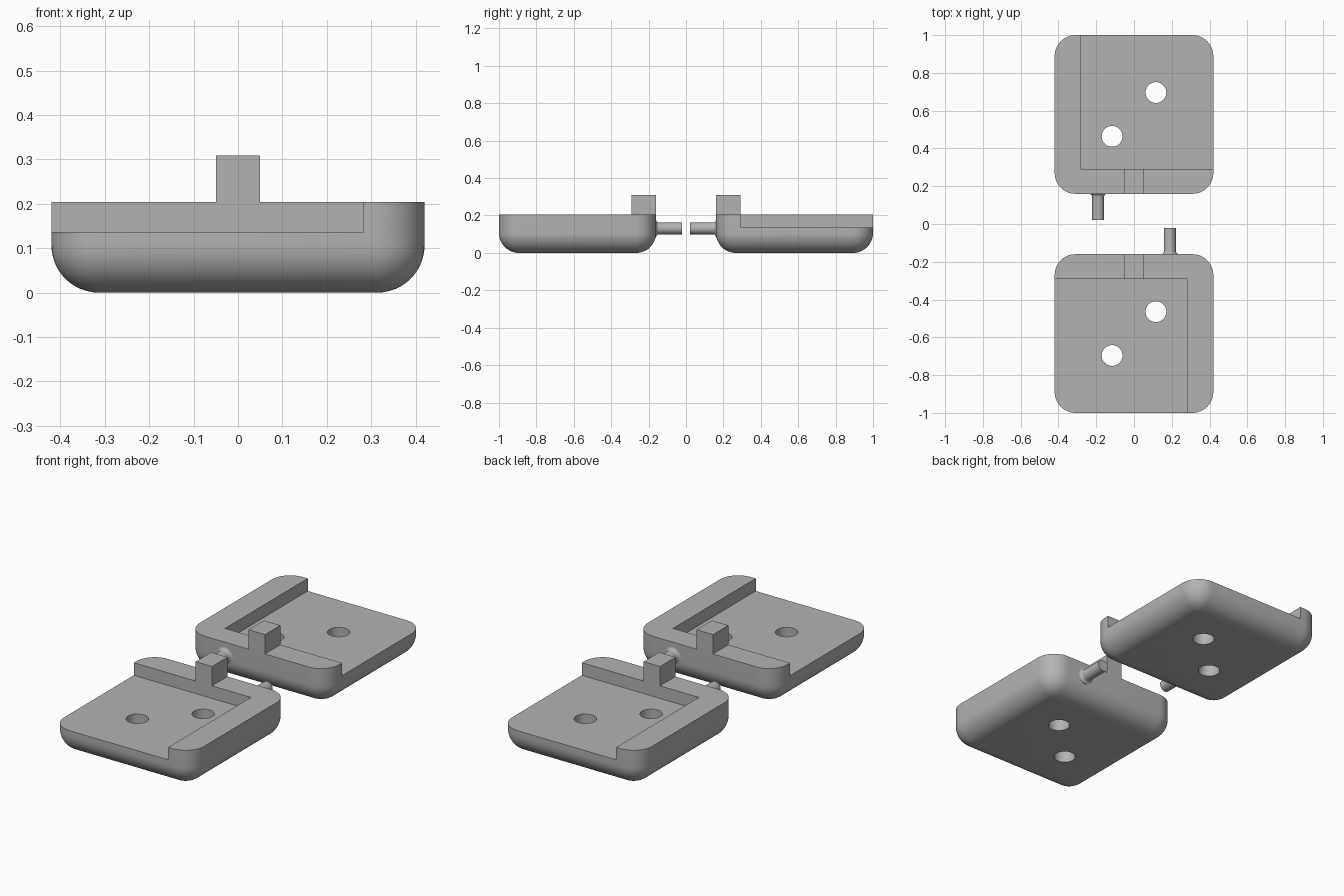
import bpy, bmesh, math
from mathutils import Matrix, Vector

if "Cube" in bpy.data.objects:
    bpy.data.objects.remove(bpy.data.objects["Cube"])

HALF = 0.42           # half width of a block
CY = -0.58            # y centre of the front block
TOP, FLOOR, POST_TOP = 0.204, 0.136, 0.309
INNER_X, INNER_Y = 0.282, -0.292   # recess walls
R = 0.11              # corner radius
SEG = 12

grey = bpy.data.materials.new("plain grey")
grey.diffuse_color = (0.45, 0.45, 0.45, 1)
grey.use_nodes = True
grey.node_tree.nodes["Principled BSDF"].inputs["Base Color"].default_value = grey.diffuse_color


def finish(name, bm):
    bmesh.ops.recalc_face_normals(bm, faces=bm.faces)
    me = bpy.data.meshes.new(name)
    bm.to_mesh(me)
    bm.free()
    me.materials.append(grey)
    ob = bpy.data.objects.new(name, me)
    bpy.context.collection.objects.link(ob)
    return ob


def box(name, lo, hi):
    bm = bmesh.new()
    lo, hi = Vector(lo), Vector(hi)
    bmesh.ops.create_cube(bm, size=1, matrix=Matrix.Translation((lo + hi) / 2)
                          @ Matrix.Diagonal((*(hi - lo), 1)))
    return finish(name, bm)


def skin(name, rings):
    """Bridge equal-sized rings of points and cap both ends."""
    bm = bmesh.new()
    rows = [[bm.verts.new(p) for p in ring] for ring in rings]
    n = len(rows[0])
    for a, b in zip(rows, rows[1:]):
        for i in range(n):
            j = (i + 1) % n
            bm.faces.new((a[i], a[j], b[j], b[i]))
    bm.faces.new(rows[0][::-1])
    bm.faces.new(rows[-1])
    return finish(name, bm)


def rounded_square(inset, z):
    r = R - inset
    pts = []
    for k in range(4):
        c = math.pi / 2 * k + math.pi / 4
        cx = math.copysign(HALF - R, math.cos(c))
        cy = math.copysign(HALF - R, math.sin(c)) + CY
        for i in range(SEG + 1):
            a = math.pi / 2 * (k + i / SEG)
            pts.append((cx + r * math.cos(a), cy + r * math.sin(a), z))
    return pts


def smooth(ob):
    bpy.ops.object.select_all(action='DESELECT')
    ob.select_set(True)
    bpy.context.view_layer.objects.active = ob
    bpy.ops.object.shade_smooth_by_angle(angle=math.radians(30))


# block: rounded-square tray with a rolled lower edge
roll = R - 0.003
rings = []
for i in range(SEG + 1):
    a = math.pi / 2 * i / SEG
    rings.append(rounded_square(roll * (1 - math.sin(a)), roll * (1 - math.cos(a))))
rings.append(rounded_square(0, TOP))
block = skin("front_block", rings)

# cutters: open corner recess and two through holes
cutters = [box("recess_cutter", (-0.6, -1.2, FLOOR), (INNER_X, INNER_Y, 0.4))]
for s in (-1, 1):
    bm = bmesh.new()
    bmesh.ops.create_cone(bm, cap_ends=True, segments=40, radius1=0.055, radius2=0.055,
                          depth=1, matrix=Matrix.Translation((s * 0.116, CY + s * 0.116, 0)))
    cutters.append(finish("hole_cutter", bm))
for c in cutters:
    m = block.modifiers.new("cut", 'BOOLEAN')
    m.operation, m.solver, m.object = 'DIFFERENCE', 'EXACT', c
bpy.context.view_layer.update()
cut_mesh = bpy.data.meshes.new_from_object(
    block.evaluated_get(bpy.context.evaluated_depsgraph_get()))
block.modifiers.clear()
block.data = cut_mesh
for c in cutters:
    bpy.data.objects.remove(c)
smooth(block)

# square post on the inner wall
post = box("front_post", (-0.049, INNER_Y, TOP), (0.049, CY + HALF, POST_TOP))

# peg with a small flared fillet at its root
edge, pr, f = CY + HALF, 0.032, 0.016
profile = [(edge - 0.03, pr + f)]
for i in range(7):
    a = math.pi / 2 * i / 6
    profile.append((edge + f * (1 - math.cos(a)), pr + f * (1 - math.sin(a))))
profile.append((-0.021, pr))
peg = skin("front_peg", [[(0.19 + r * math.cos(2 * math.pi * i / 32), y,
                           0.131 + r * math.sin(2 * math.pi * i / 32))
                          for i in range(32)] for y, r in profile])
smooth(peg)

# matching back half, turned half way round
for ob in (block, post, peg):
    twin = ob.copy()
    twin.name = ob.name.replace("front", "back")
    twin.rotation_euler.z = math.pi
    bpy.context.collection.objects.link(twin)
